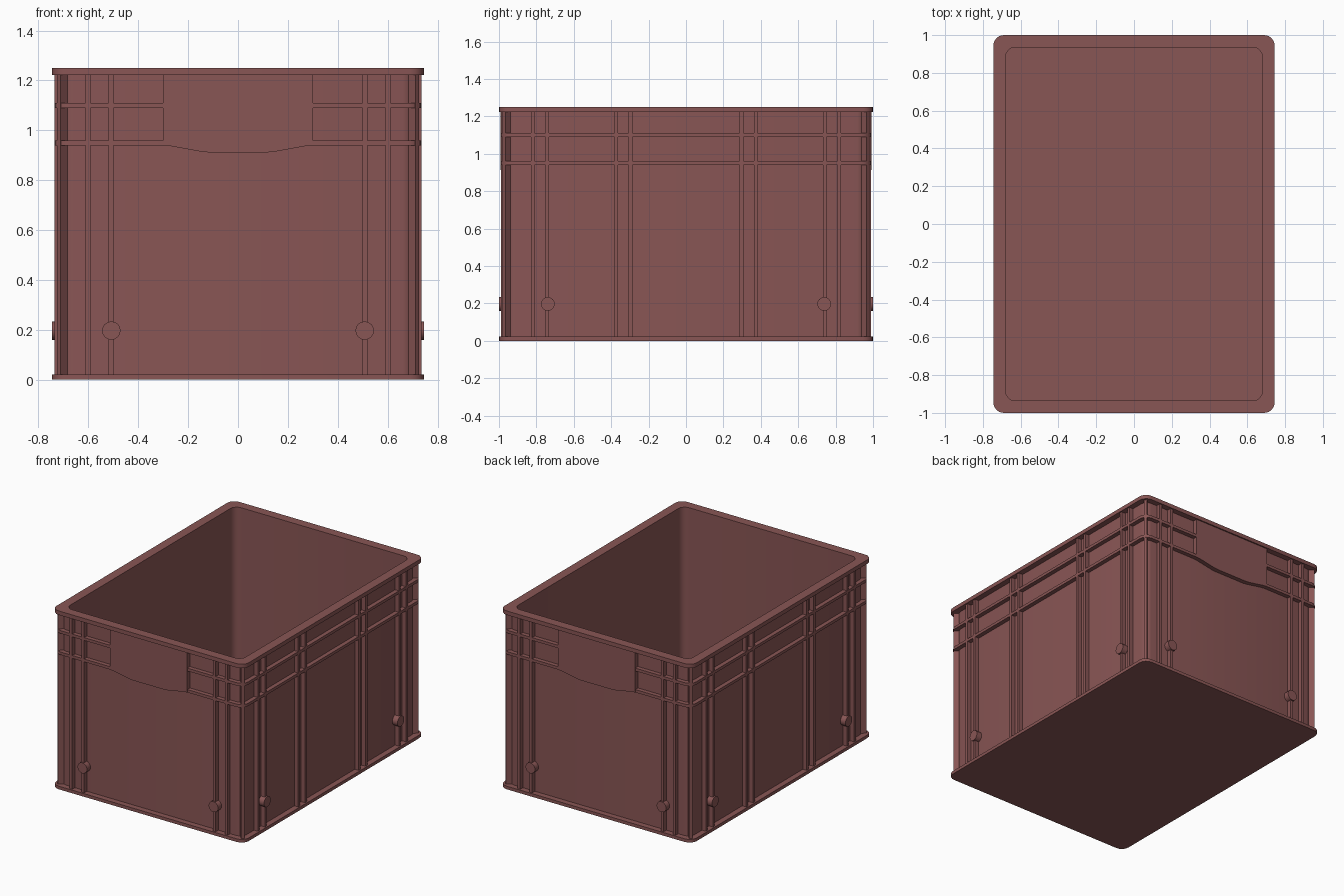
import bpy, bmesh, math
from mathutils import Vector, Matrix

old = bpy.data.objects.get("Cube")
if old:
    bpy.data.objects.remove(old, do_unlink=True)

plastic = bpy.data.materials.new("dusty_red_plastic")
plastic.use_nodes = True
colour = (0.25, 0.092, 0.09, 1)
plastic.diffuse_color = colour
bsdf = plastic.node_tree.nodes["Principled BSDF"]
bsdf.inputs["Base Color"].default_value = colour
bsdf.inputs["Roughness"].default_value = 0.6

# Heights and half sizes shared by the parts
BASE, RIM, TOP = 0.022, 1.222, 1.25
RIB_X, RIB_Y = 0.735, 0.99
CORNER_STEPS = 4


def finish(name, bm, mirror=(False, False)):
    bmesh.ops.recalc_face_normals(bm, faces=bm.faces)
    mesh = bpy.data.meshes.new(name)
    bm.to_mesh(mesh)
    bm.free()
    mesh.materials.append(plastic)
    ob = bpy.data.objects.new(name, mesh)
    bpy.context.collection.objects.link(ob)
    if any(mirror):
        mod = ob.modifiers.new("mirror", 'MIRROR')
        mod.use_axis = (mirror[0], mirror[1], False)
        mod.use_mirror_merge = False
    bpy.ops.object.select_all(action='DESELECT')
    ob.select_set(True)
    bpy.context.view_layer.objects.active = ob
    bpy.ops.object.shade_smooth_by_angle(angle=math.radians(35))
    return ob


def corner(hx, hy, r, sx, sy, start):
    """Points of one rounded corner, anticlockwise."""
    pts = []
    for i in range(CORNER_STEPS + 1):
        a = start + math.pi / 2 * i / CORNER_STEPS
        pts.append((sx * (hx - r) + r * math.cos(a), sy * (hy - r) + r * math.sin(a)))
    return pts


def rounded_rect(hx, hy, r):
    signs = [(1, 1), (-1, 1), (-1, -1), (1, -1)]
    return [p for i, (sx, sy) in enumerate(signs)
            for p in corner(hx, hy, r, sx, sy, i * math.pi / 2)]


def prism(bm, points, offset):
    """Extrude a flat outline of 3D points along an offset."""
    face = bm.faces.new([bm.verts.new(p) for p in points])
    new = bmesh.ops.extrude_face_region(bm, geom=[face], use_keep_orig=True)["geom"]
    verts = [v for v in new if isinstance(v, bmesh.types.BMVert)]
    bmesh.ops.translate(bm, verts=verts, vec=Vector(offset))


def box(bm, lo, hi):
    (x0, y0, z0), (x1, y1, z1) = lo, hi
    prism(bm, [(x0, y0, z0), (x1, y0, z0), (x1, y1, z0), (x0, y1, z0)], (0, 0, z1 - z0))


# Tub: base flange, wall, rim and inside as one stack of rounded loops
bm = bmesh.new()
outer, wall, inner = (0.745, 1.0, 0.055), (0.705, 0.96, 0.045), (0.68, 0.935, 0.05)
stack = [(outer, 0), (outer, BASE), (wall, BASE), (wall, RIM),
         (outer, RIM), (outer, TOP), (inner, TOP), (inner, 0.03)]
loops = [[bm.verts.new((x, y, z)) for x, y in rounded_rect(*size)] for size, z in stack]
for a, b in zip(loops, loops[1:]):
    n = len(a)
    for i in range(n):
        j = (i + 1) % n
        bm.faces.new((a[i], a[j], b[j], b[i]))
bm.faces.new(loops[0])
bm.faces.new(loops[-1])
finish("tub", bm)

# Horizontal ribs wrapping each side and its two corners
bm = bmesh.new()
outline = ([(0.3, -RIB_Y)]
           + corner(RIB_X, RIB_Y, 0.055, 1, -1, -math.pi / 2)
           + corner(RIB_X, RIB_Y, 0.055, 1, 1, 0)
           + [(0.3, RIB_Y), (0.3, 0.945), (0.69, 0.945), (0.69, -0.945), (0.3, -0.945)])
for z in (0.94, 1.09):
    prism(bm, [(x, y, z) for x, y in outline], (0, 0, 0.02))
finish("horizontal_ribs", bm, (True, False))

# Vertical ribs on the ends
bm = bmesh.new()
for x in (0.51, 0.602):
    box(bm, (x - 0.01, 0.95, BASE), (x + 0.01, RIB_Y, RIM))
finish("end_ribs", bm, (True, True))

# Vertical ribs on the long sides
bm = bmesh.new()
for y in (0.297, 0.373, 0.742, 0.82):
    box(bm, (0.695, y - 0.01, BASE), (RIB_X, y + 0.01, RIM))
finish("side_ribs", bm, (True, True))

# Diagonal corner ribs
bm = bmesh.new()
box(bm, (-0.045, -0.01, BASE), (0, 0.01, RIM))
bmesh.ops.transform(bm, verts=bm.verts,
                    matrix=Matrix.Translation((0.718, 0.973, 0)) @ Matrix.Rotation(math.pi / 4, 4, 'Z'))
finish("corner_ribs", bm, (True, True))

# Raised end panels with a sagging lower edge
bm = bmesh.new()
half = [(0.3, 0.94), (0.27, 0.937), (0.15, 0.915), (0.12, 0.912)]
edge = half + [(-x, z) for x, z in reversed(half)] + [(-0.3, RIM), (0.3, RIM)]
prism(bm, [(x, -0.95, z) for x, z in edge], (0, -0.041, 0))
finish("end_panels", bm, (False, True))


# Round bosses low on the ribs
def bosses(name, centre, axis, depth):
    bm = bmesh.new()
    turn = Matrix.Rotation(math.pi / 2, 4, axis)
    bmesh.ops.create_cone(bm, cap_ends=True, segments=16, radius1=0.037, radius2=0.037,
                          depth=depth, matrix=Matrix.Translation(centre) @ turn)
    finish(name, bm, (True, True))


bosses("end_bosses", (0.508, 0.974, 0.197), 'X', 0.05)
bosses("side_bosses", (0.72, 0.739, 0.197), 'Y', 0.05)
